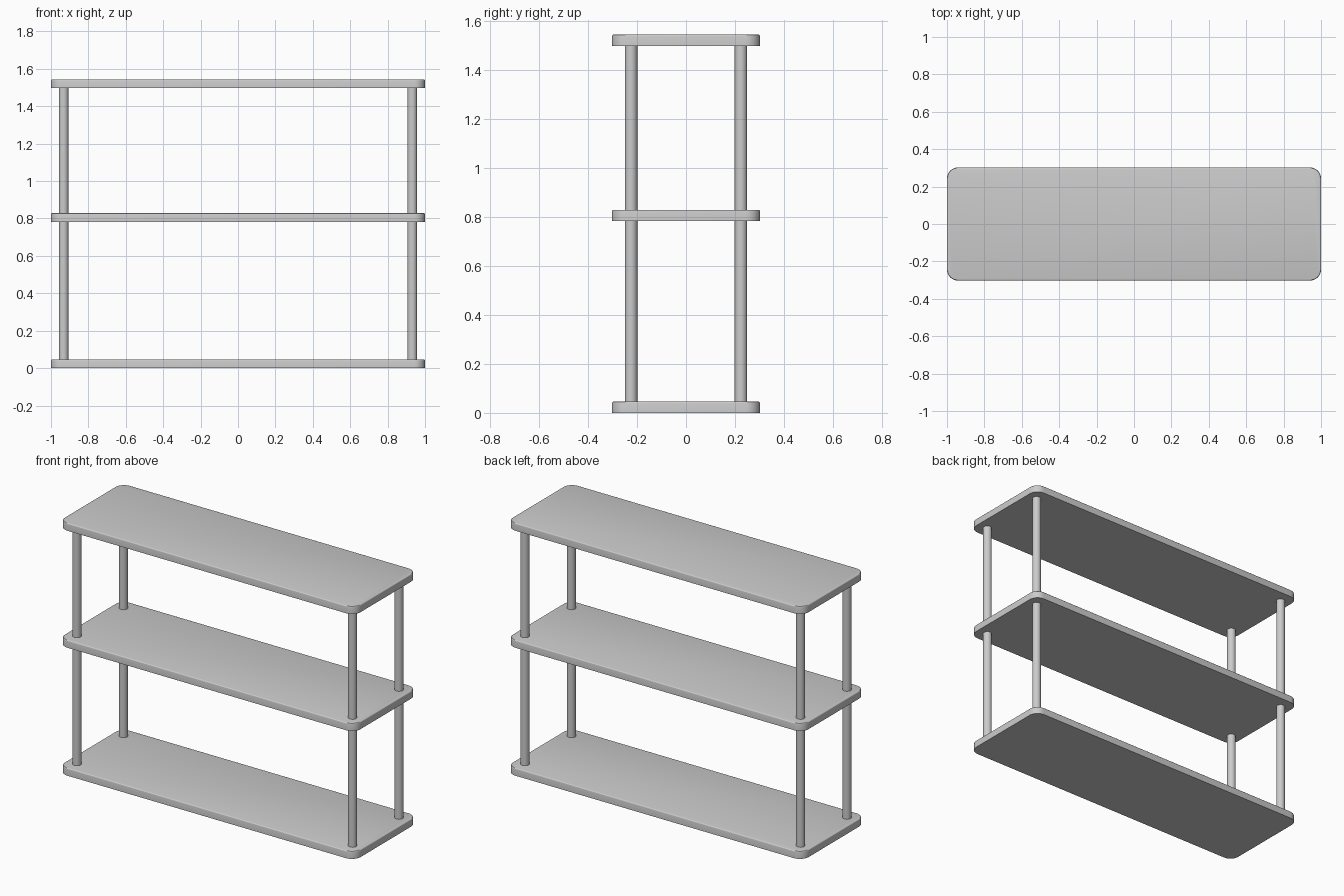
import bpy, bmesh
from math import cos, sin, pi

if "Cube" in bpy.data.objects:
    bpy.data.objects.remove(bpy.data.objects["Cube"])

HX, HY, T, R = 1.0, 0.302, 0.046, 0.058   # half size, thickness, corner radius
LIP = 0.006                               # softened top edge
SHELF_Z = {"bottom_shelf": 0.0, "middle_shelf": 0.782, "top_shelf": 1.497}


def outline(inset, steps=8):
    """Rounded rectangle, counter-clockwise."""
    pts = []
    for i, (sx, sy) in enumerate([(1, 1), (-1, 1), (-1, -1), (1, -1)]):
        for k in range(steps + 1):
            a = (i + k / steps) * pi / 2
            r = R - inset
            pts.append((sx * (HX - R) + r * cos(a), sy * (HY - R) + r * sin(a)))
    return pts


def smooth(obj):
    bpy.ops.object.select_all(action='DESELECT')
    obj.select_set(True)
    bpy.context.view_layer.objects.active = obj
    bpy.ops.object.shade_smooth_by_angle()


def shelf(name, z):
    bm = bmesh.new()
    rings = []
    # sharp bottom edge, small rounded top edge
    profile = [(0, 0)] + [(LIP * (1 - cos(a)), T - LIP + LIP * sin(a))
                          for a in (0, pi / 6, pi / 3, pi / 2)]
    for inset, h in profile:
        rings.append([bm.verts.new((x, y, h)) for x, y in outline(inset)])
    n = len(rings[0])
    for lo, hi in zip(rings, rings[1:]):
        for i in range(n):
            j = (i + 1) % n
            bm.faces.new((lo[i], lo[j], hi[j], hi[i]))
    bm.faces.new(rings[0][::-1])
    bm.faces.new(rings[-1])
    mesh = bpy.data.meshes.new(name)
    bm.to_mesh(mesh)
    bm.free()
    obj = bpy.data.objects.new(name, mesh)
    obj.location.z = z
    bpy.context.collection.objects.link(obj)
    smooth(obj)


def post(name, x, y, z0, z1):
    bpy.ops.mesh.primitive_cylinder_add(vertices=32, radius=0.0255, depth=z1 - z0,
                                        location=(x, y, (z0 + z1) / 2))
    obj = bpy.context.object
    obj.name = name
    smooth(obj)


# three identical boards
for name, z in SHELF_Z.items():
    shelf(name, z)

# four round posts on each level, standing between the boards
levels = list(SHELF_Z.values())
for level, z0, z1 in zip(("lower", "upper"), levels, levels[1:]):
    for side, sx in (("left", -1), ("right", 1)):
        for end, sy in (("front", -1), ("back", 1)):
            post(f"{level}_{end}_{side}_post", sx * 0.932, sy * 0.224, z0 + T, z1)
